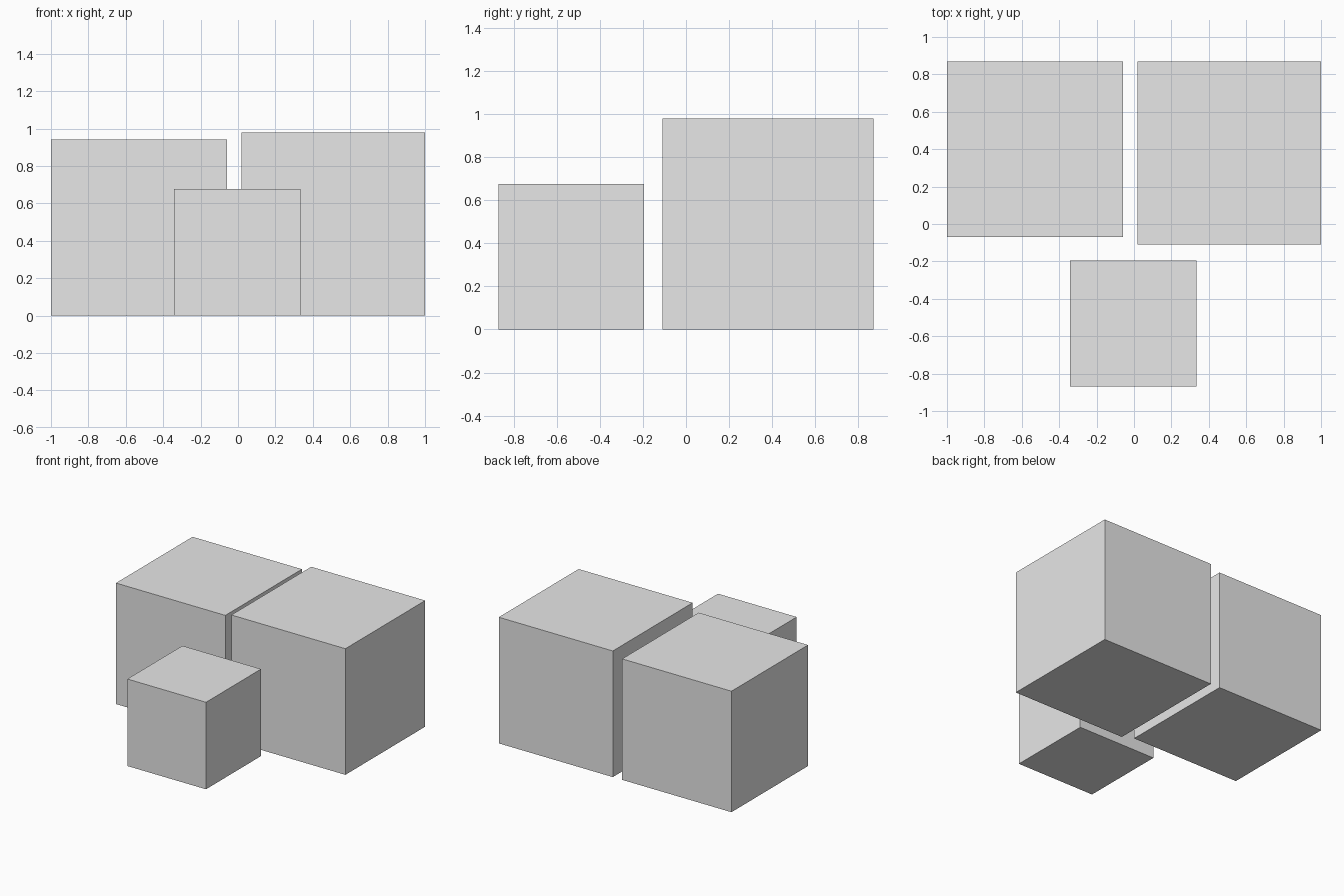
import bpy

if "Cube" in bpy.data.objects:
    bpy.data.objects.remove(bpy.data.objects["Cube"])

grey = bpy.data.materials.new("plain grey")
grey.diffuse_color = (0.8, 0.8, 0.8, 1)
grey.use_nodes = True
grey.node_tree.nodes["Principled BSDF"].inputs["Base Color"].default_value = grey.diffuse_color


def cube(name, size, x, y):
    """Cube standing on the ground, centred on x, y."""
    bpy.ops.mesh.primitive_cube_add(size=size, location=(x, y, size / 2))
    obj = bpy.context.object
    obj.name = name
    obj.data.materials.append(grey)


# Two large cubes share a back plane; the small one sits in front
BACK = 0.87
cube("left_cube", 0.94, -1 + 0.47, BACK - 0.47)
cube("right_cube", 0.98, 1 - 0.49, BACK - 0.49)
cube("front_cube", 0.676, -0.004, -BACK + 0.338)
